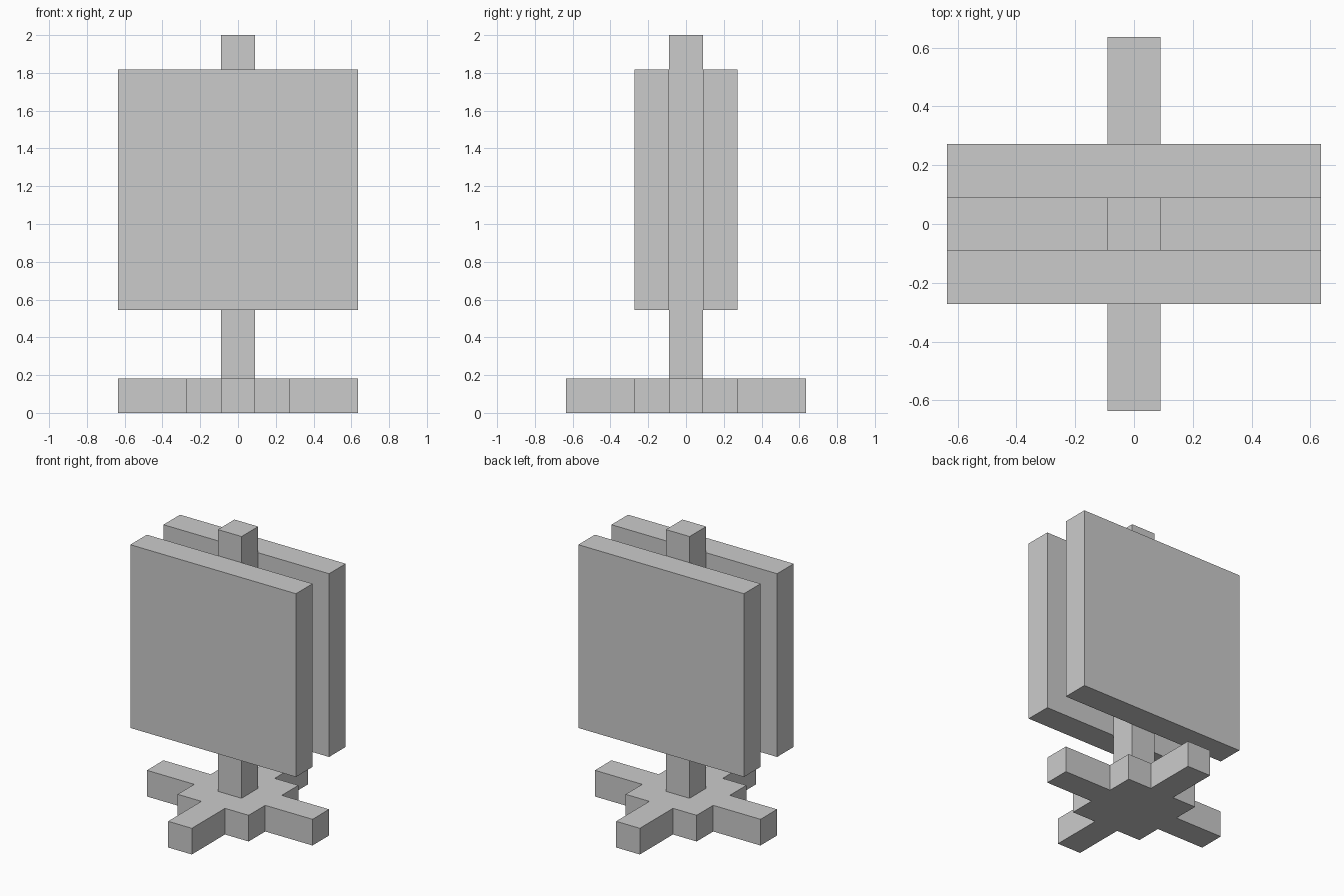
import bpy
import bmesh

# Remove the default cube
cube = bpy.data.objects.get("Cube")
if cube:
    bpy.data.objects.remove(cube, do_unlink=True)

U = 2 / 11      # one block; the model is eleven blocks tall
H = U / 2

# Plain grey for everything
grey = bpy.data.materials.new("plain_grey")
grey.use_nodes = True
colour = (0.6, 0.6, 0.6, 1)
grey.diffuse_color = colour
grey.node_tree.nodes["Principled BSDF"].inputs["Base Color"].default_value = colour


def prism(name, outline, z0, z1):
    """Extrude a counter-clockwise xy outline from z0 to z1."""
    bm = bmesh.new()
    face = bm.faces.new([bm.verts.new((x, y, z0)) for x, y in outline])
    top = bmesh.ops.extrude_face_region(bm, geom=[face])["geom"]
    verts = [v for v in top if isinstance(v, bmesh.types.BMVert)]
    bmesh.ops.translate(bm, verts=verts, vec=(0, 0, z1 - z0))
    bmesh.ops.recalc_face_normals(bm, faces=bm.faces)
    mesh = bpy.data.meshes.new(name)
    bm.to_mesh(mesh)
    bm.free()
    mesh.materials.append(grey)
    obj = bpy.data.objects.new(name, mesh)
    bpy.context.collection.objects.link(obj)
    return obj


def rectangle(x0, x1, y0, y1):
    return [(x0, y0), (x1, y0), (x1, y1), (x0, y1)]


# Cross-shaped foot: square hub with four arms, one quarter turned four times
quarter = [(7 * H, -H), (7 * H, H), (3 * H, H), (3 * H, 3 * H), (H, 3 * H)]
outline = []
for _ in range(4):
    outline += quarter
    quarter = [(-y, x) for x, y in quarter]
prism("foot", outline, 0, U)

# Central post
prism("post", rectangle(-H, H, -H, H), U, 11 * U)

# Two square panels fixed to the front and back of the post
prism("front_panel", rectangle(-7 * H, 7 * H, -3 * H, -H), 3 * U, 10 * U)
prism("back_panel", rectangle(-7 * H, 7 * H, H, 3 * H), 3 * U, 10 * U)
